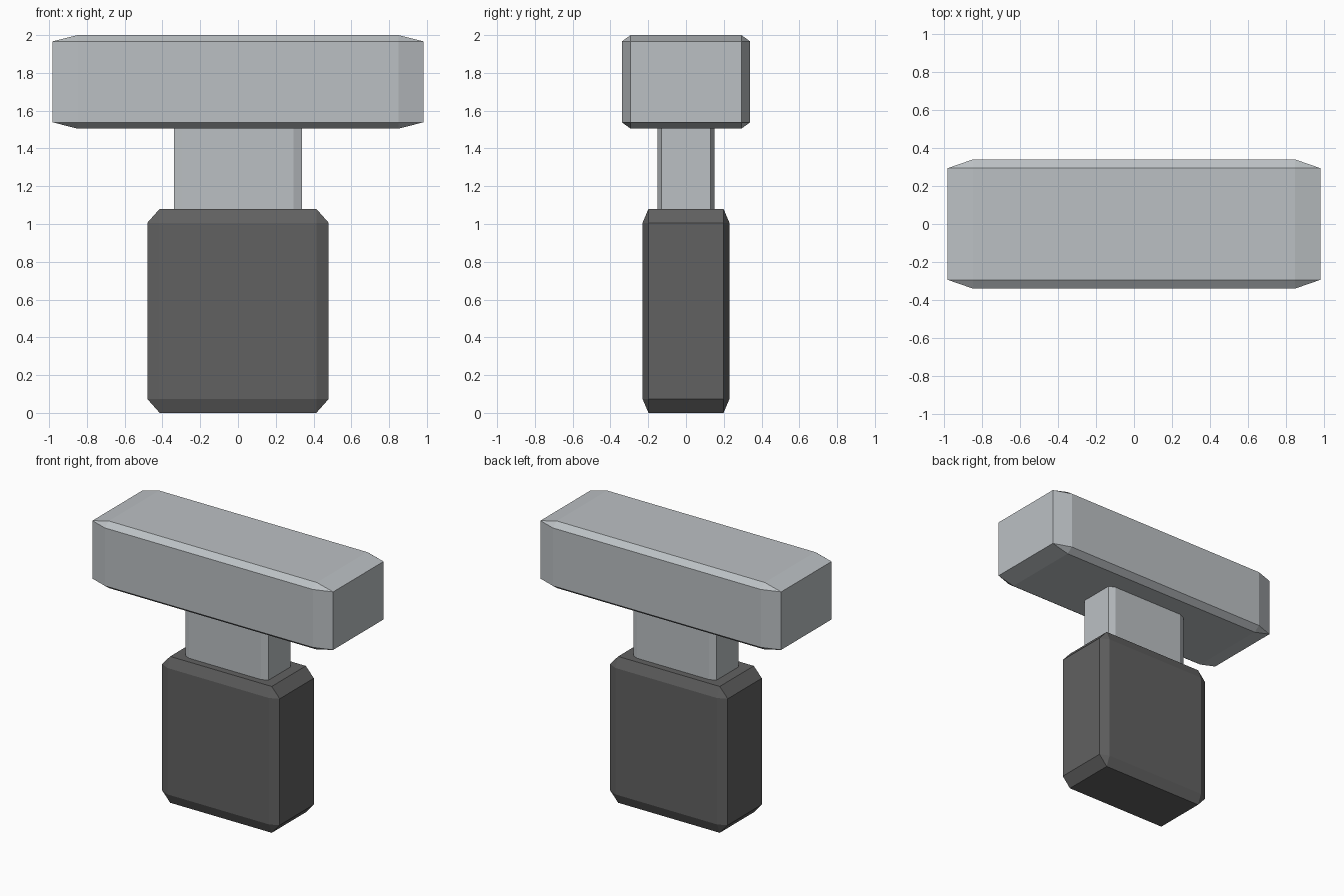
import bpy
import bmesh

cube = bpy.data.objects.get("Cube")
if cube:
    bpy.data.objects.remove(cube, do_unlink=True)


def make_material(name, color):
    mat = bpy.data.materials.new(name)
    mat.use_nodes = True
    mat.diffuse_color = color
    mat.node_tree.nodes["Principled BSDF"].inputs["Base Color"].default_value = color
    return mat


def chamfered_block(name, width, depth, bottom, top, mat):
    """Unit cube with chamfered edges, stretched to size."""
    bm = bmesh.new()
    bmesh.ops.create_cube(bm, size=1)
    bmesh.ops.bevel(bm, geom=bm.edges[:], offset=0.068, offset_type='OFFSET',
                    segments=1, profile=0.5, affect='EDGES')
    bmesh.ops.scale(bm, vec=(width, depth, top - bottom), verts=bm.verts)
    bmesh.ops.translate(bm, vec=(0, 0, (top + bottom) / 2), verts=bm.verts)
    bmesh.ops.recalc_face_normals(bm, faces=bm.faces)
    mesh = bpy.data.meshes.new(name)
    bm.to_mesh(mesh)
    bm.free()
    mesh.materials.append(mat)
    obj = bpy.data.objects.new(name, mesh)
    bpy.context.collection.objects.link(obj)
    return obj


steel = make_material("light_steel", (0.50, 0.53, 0.55, 1))
rubber = make_material("dark_grey", (0.12, 0.12, 0.12, 1))

# Grip, neck running into both neighbours, and wide head
chamfered_block("grip", 0.96, 0.46, 0, 1.08, rubber)
chamfered_block("neck", 0.68, 0.30, 1.0, 1.58, steel)
chamfered_block("head", 1.966, 0.68, 1.505, 2, steel)
